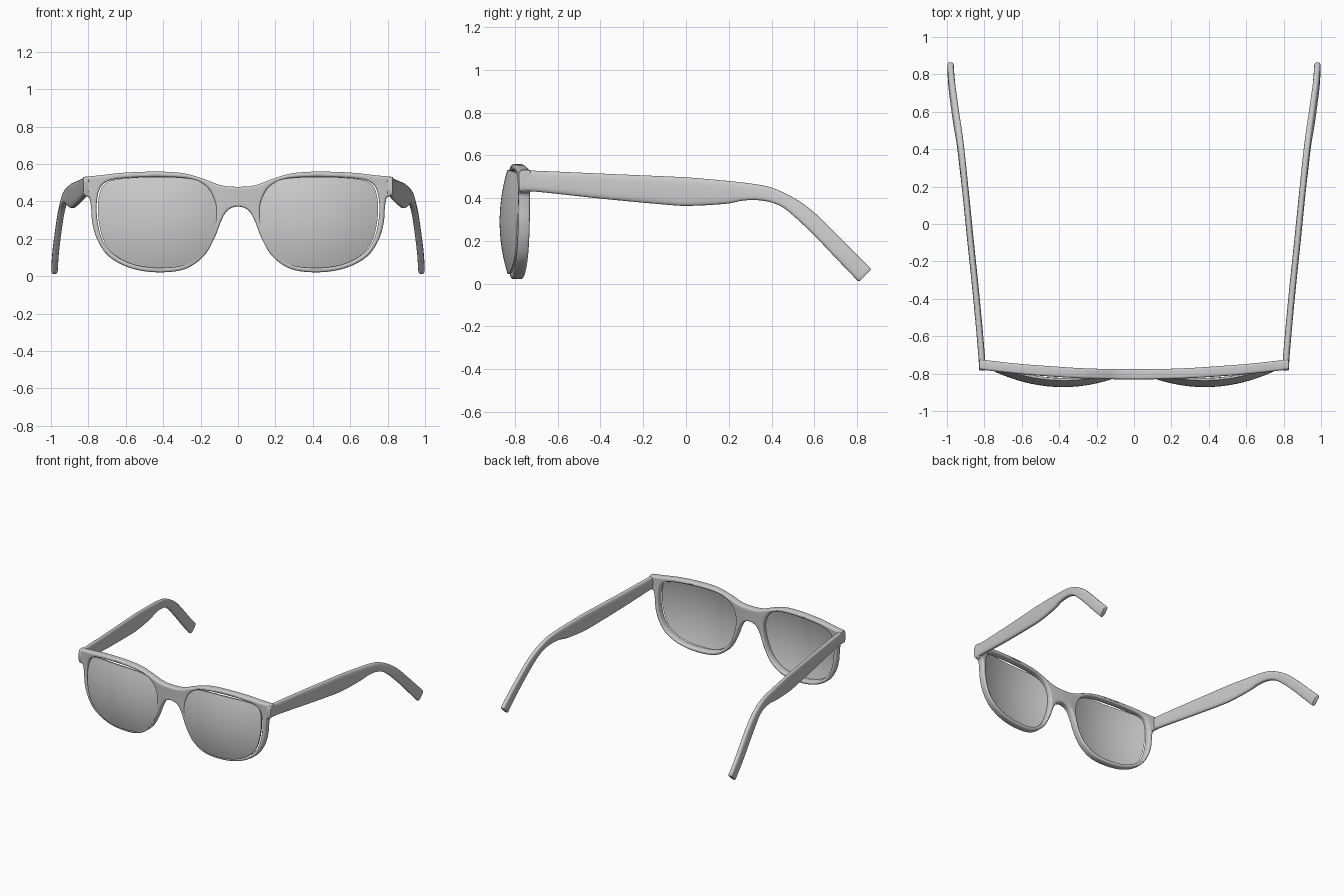
import bpy, bmesh, math
from mathutils import Vector

if "Cube" in bpy.data.objects:
    bpy.data.objects.remove(bpy.data.objects["Cube"])


def smooth_path(pts, n, closed):
    """Catmull-Rom resampling of points of any dimension."""
    pts = [Vector(p) for p in pts]
    m = len(pts)
    get = (lambda i: pts[i % m]) if closed else (lambda i: pts[max(0, min(m - 1, i))])
    out = []
    for i in range(m if closed else m - 1):
        a, b, c, d = (get(i + k) for k in (-1, 0, 1, 2))
        for s in range(n):
            t = s / n
            out.append(0.5 * (2 * b + (c - a) * t + (2 * a - 5 * b + 4 * c - d) * t * t
                              + (3 * b - a - 3 * c + d) * t ** 3))
    if not closed:
        out.append(pts[-1])
    return out


def finish(name, bm, angle=50):
    bmesh.ops.recalc_face_normals(bm, faces=bm.faces[:])
    me = bpy.data.meshes.new(name)
    bm.to_mesh(me)
    bm.free()
    ob = bpy.data.objects.new(name, me)
    bpy.context.collection.objects.link(ob)
    bpy.ops.object.select_all(action='DESELECT')
    ob.select_set(True)
    bpy.context.view_layer.objects.active = ob
    bpy.ops.object.shade_smooth_by_angle(angle=math.radians(angle))
    return ob


# Right half of the frame outline and the right lens opening (x, z)
half = [(0, .478), (.09, .486), (.19, .522), (.29, .55), (.42, .559), (.6, .554), (.74, .539),
        (.815, .532), (.829, .525), (.828, .48), (.822, .438), (.812, .428), (.793, .415),
        (.785, .36), (.778, .28), (.75, .19), (.69, .105), (.58, .045), (.44, .021),
        (.29, .036), (.185, .105), (.125, .205), (.09, .295), (.055, .352), (0, .372)]
opening = [(.755, .33), (.728, .2), (.667, .118), (.56, .065), (.43, .05), (.295, .064),
           (.2, .125), (.145, .215), (.118, .33), (.127, .41), (.17, .48), (.26, .52),
           (.42, .531), (.61, .524), (.708, .502), (.747, .445)]
outline = half + [(-x, z) for x, z in half[-2:0:-1]]

# Frame front: filled curve with two holes, rounded edges, wrapped backwards
BEV, THICK = .012, .054
cu = bpy.data.curves.new("frame_curve", 'CURVE')
cu.dimensions, cu.fill_mode = '2D', 'BOTH'
cu.extrude, cu.bevel_depth, cu.bevel_resolution, cu.offset = THICK / 2 - BEV, BEV, 3, -BEV
for loop in (outline, opening, [(-x, z) for x, z in opening]):
    path = smooth_path(loop, 6, True)
    sp = cu.splines.new('POLY')
    sp.points.add(len(path) - 1)
    for p, v in zip(sp.points, path):
        p.co = (v[0], v[1], 0, 1)
    sp.use_cyclic_u = True
tmp = bpy.data.objects.new("frame_curve", cu)
bpy.context.collection.objects.link(tmp)
bpy.context.view_layer.update()
me = bpy.data.meshes.new_from_object(tmp.evaluated_get(bpy.context.evaluated_depsgraph_get()))
bpy.data.objects.remove(tmp)
bm = bmesh.new()
bm.from_mesh(me)
bmesh.ops.remove_doubles(bm, verts=bm.verts[:], dist=.0003)
for v in bm.verts:
    x, z, d = v.co
    v.co = (x, -.804 - d + .05 * (x / .8) ** 2, z)
finish("frame_front", bm)

# Bulging lenses: rings shrinking to the centre on a shallow bowl
CX, CZ, RINGS = .43, .29, 10
edge = smooth_path(opening, 5, True)


def bowl(x, z, back):
    return -.872 + back + .62 * ((x - .38) ** 2 + (z - .29) ** 2)


for side, label in ((1, "right"), (-1, "left")):
    bm = bmesh.new()
    rims = []
    for back in (0, .012):
        rings = []
        for r in range(RINGS, 0, -1):
            k = r / RINGS * 1.012
            ring = []
            for p in edge:
                x, z = CX + (p[0] - CX) * k - .011, CZ + (p[1] - CZ) * k - .003
                ring.append(bm.verts.new((side * x, bowl(x, z, back), z)))
            rings.append(ring)
        n = len(edge)
        for a, b in zip(rings, rings[1:]):
            for i in range(n):
                bm.faces.new((a[i], a[(i + 1) % n], b[(i + 1) % n], b[i]))
        mid = bm.verts.new((side * (CX - .011), bowl(CX - .011, CZ, back), CZ))
        for i in range(n):
            bm.faces.new((rings[-1][i], rings[-1][(i + 1) % n], mid))
        rims.append(rings[0])
    for i in range(n):
        bm.faces.new((rims[0][i], rims[0][(i + 1) % n], rims[1][(i + 1) % n], rims[1][i]))
    finish(label + "_lens", bm)

# Temples: lofted rounded sections; stations are top y, top z, bottom y, bottom z, centre x
stations = [(-.782, .53, -.782, .43, .812), (-.7, .528, -.7, .43, .815),
            (-.4, .515, -.4, .398, .842), (-.1, .502, -.1, .37, .873), (.02, .496, .02, .364, .885),
            (.2, .48, .19, .374, .903), (.32, .466, .27, .389, .914), (.41, .446, .36, .388, .924),
            (.51, .398, .44, .364, .936), (.6, .333, .51, .311, .949), (.7, .236, .61, .215, .963),
            (.79, .145, .71, .11, .975), (.868, .068, .808, .008, .981)]
path = smooth_path(stations, 5, False)
SEG, HALF_W = 24, .0175


def spow(v, e):
    return math.copysign(abs(v) ** e, v)


for side, label in ((1, "right"), (-1, "left")):
    bm = bmesh.new()
    rings = []
    count = len(path)
    # extra shrunken rings round off both ends
    loft = [(path[0], .85)] + [(p, 1) for p in path[:]] + [(path[-1], .85)]
    for j, (p, k) in enumerate(loft):
        top, bot = Vector((p[0], p[1])), Vector((p[2], p[3]))
        c, h = (top + bot) / 2, (top - bot) / 2 * k
        if j == 1:
            c.x += .005
        if j == count:
            c += Vector((-.004, .004))
        ring = []
        for s in range(SEG):
            a = 2 * math.pi * s / SEG
            q = c + h * spow(math.sin(a), .55)
            ring.append(bm.verts.new((side * (p[4] + HALF_W * k * spow(math.cos(a), .7)), q.x, q.y)))
        rings.append(ring)
    for a, b in zip(rings, rings[1:]):
        for i in range(SEG):
            bm.faces.new((a[i], a[(i + 1) % SEG], b[(i + 1) % SEG], b[i]))
    bm.faces.new(rings[0])
    bm.faces.new(rings[-1])
    finish(label + "_temple", bm)
